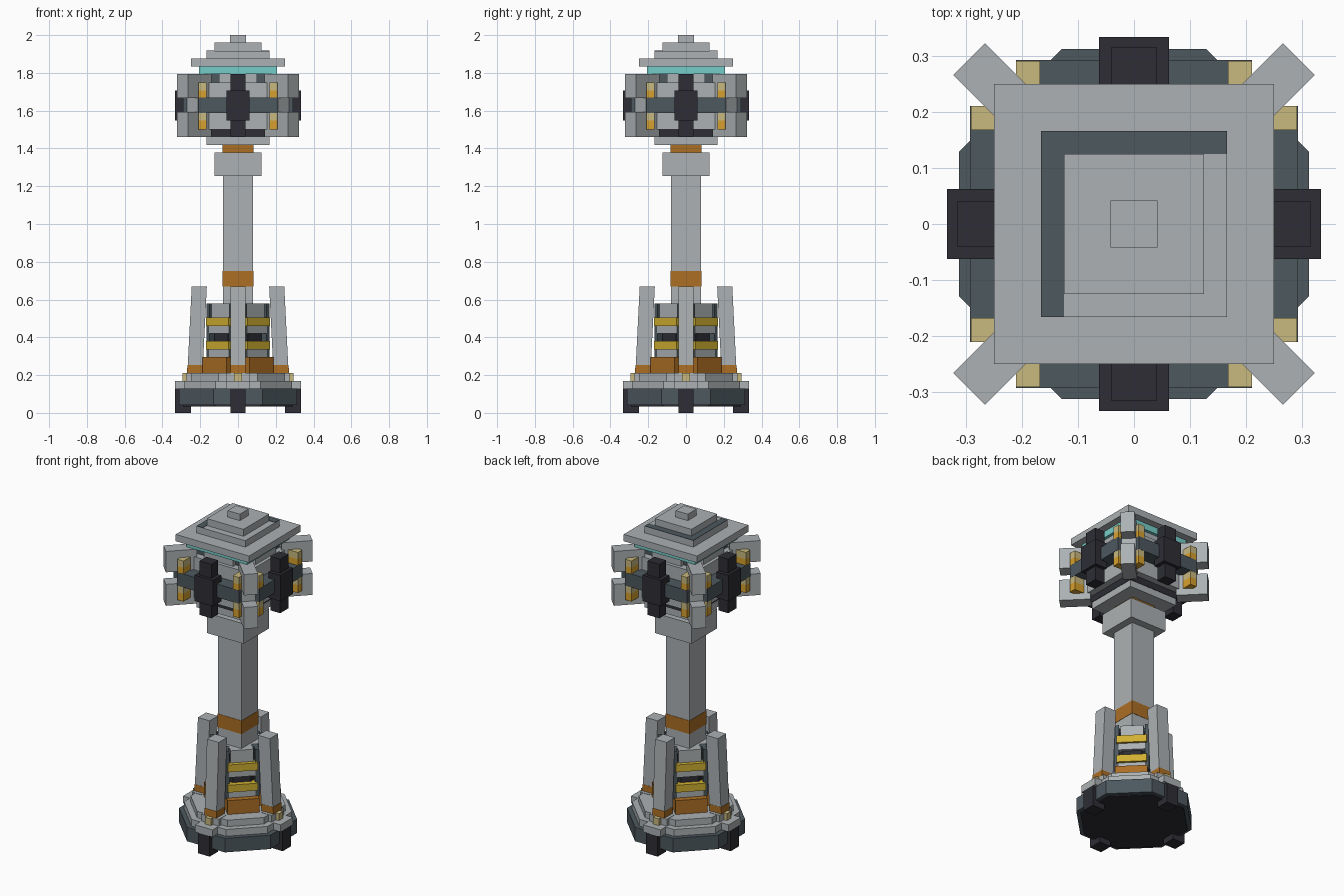
import bpy, bmesh, math
from mathutils import Matrix, Vector

if "Cube" in bpy.data.objects:
    bpy.data.objects.remove(bpy.data.objects["Cube"])


def material(name, r, g, b):
    lin = lambda c: ((c / 255 + 0.055) / 1.055) ** 2.4 if c > 10 else c / 255 / 12.92
    m = bpy.data.materials.new(name)
    m.diffuse_color = (lin(r), lin(g), lin(b), 1)
    m.use_nodes = True
    m.node_tree.nodes["Principled BSDF"].inputs["Base Color"].default_value = m.diffuse_color
    return m


GREY = material("light grey", 172, 177, 179)
SLATE = material("slate", 77, 88, 95)
BLACK = material("near black", 45, 45, 53)
ORANGE = material("burnt orange", 172, 110, 36)
AMBER = material("amber", 215, 160, 45)
YELLOW = material("yellow", 208, 176, 50)
TAN = material("pale gold", 200, 184, 126)
TEAL = material("teal", 118, 205, 200)


def finish(name, bm, mat):
    bmesh.ops.recalc_face_normals(bm, faces=bm.faces)
    me = bpy.data.meshes.new(name)
    bm.to_mesh(me)
    bm.free()
    me.materials.append(mat)
    ob = bpy.data.objects.new(name, me)
    bpy.context.collection.objects.link(ob)
    return ob


def add_box(bm, x0, x1, y0, y1, z0, z1, lean=0.0, angle=0.0):
    """Box whose top is shifted by lean along x, turned about z."""
    rot = Matrix.Rotation(angle, 3, 'Z')
    v = [bm.verts.new(rot @ Vector((x + lean * k, y, z)))
         for k, z in ((0, z0), (1, z1))
         for x, y in ((x0, y0), (x1, y0), (x1, y1), (x0, y1))]
    for f in ((0, 3, 2, 1), (4, 5, 6, 7), (0, 1, 5, 4),
              (1, 2, 6, 5), (2, 3, 7, 6), (3, 0, 4, 7)):
        bm.faces.new([v[i] for i in f])


def slab(name, half, z0, z1, mat):
    bm = bmesh.new()
    add_box(bm, -half, half, -half, half, z0, z1)
    return finish(name, bm, mat)


def octagon(name, apothem, z0, z1, mat):
    bm = bmesh.new()
    r = apothem / math.cos(math.pi / 8)
    bmesh.ops.create_cone(bm, cap_ends=True, segments=8, radius1=r, radius2=r, depth=z1 - z0)
    bmesh.ops.transform(bm, verts=bm.verts, matrix=Matrix.Translation((0, 0, (z0 + z1) / 2))
                        @ Matrix.Rotation(math.pi / 8, 4, 'Z'))
    return finish(name, bm, mat)


def around(name, mat, boxes, diagonal=False):
    """Repeat boxes (r0, r1, side0, side1, z0, z1[, lean]) on four sides."""
    bm = bmesh.new()
    for k in range(4):
        a = k * math.pi / 2 + (math.pi / 4 if diagonal else 0)
        for b in boxes:
            add_box(bm, *b[:6], lean=b[6] if len(b) > 6 else 0, angle=a)
    return finish(name, bm, mat)


# Base plate, feet and stepped plinth
octagon("base_underside", 0.29, 0.035, 0.05, BLACK)
octagon("base_plate", 0.312, 0.042, 0.128, SLATE)
around("feet", BLACK, [(0.25, 0.333, -0.04, 0.04, 0, 0.128)])
octagon("plinth_lower", 0.285, 0.128, 0.17, GREY)
octagon("plinth_upper", 0.25, 0.17, 0.21, GREY)
around("plinth_blocks", GREY, [(0.2, 0.333, -0.06, 0.06, 0.126, 0.17),
                               (0.2, 0.272, -0.06, 0.06, 0.17, 0.212)])
around("leg_clips", TAN, [(0.25, 0.293, -0.02, 0.02, 0.17, 0.212)])

# Leaning legs with an orange band at the bottom
around("legs", GREY, [(0.186, 0.266, -0.04, 0.04, 0.25, 0.67, -0.021)])
around("leg_bands", ORANGE, [(0.188, 0.27, -0.041, 0.041, 0.21, 0.253, -0.002)])

# Banded core between the legs
around("core_skirt", ORANGE, [(0, 0.177, -0.09, 0.09, 0.21, 0.295)], True)
octagon("core_shaft", 0.125, 0.2, 0.55, BLACK)
around("core_panels", GREY, [(0, 0.142, -0.075, 0.075, 0.295, 0.335),
                             (0, 0.142, -0.075, 0.075, 0.42, 0.46)], True)
around("core_bands", YELLOW, [(0, 0.156, -0.085, 0.085, 0.335, 0.38),
                              (0, 0.156, -0.085, 0.085, 0.46, 0.505)], True)
around("core_uprights", SLATE, [(0.06, 0.14, s - 0.012, s + 0.012, 0.29, 0.58)
                                for s in (-0.085, 0.085)], True)
around("core_collar", GREY, [(0, 0.132, -0.065, 0.065, 0.505, 0.58)], True)

# Column and neck
slab("column_foot", 0.08, 0.5, 0.67, GREY)
slab("column_band", 0.082, 0.67, 0.752, ORANGE)
slab("column", 0.08, 0.752, 1.26, GREY)
slab("column_capital", 0.125, 1.255, 1.378, GREY)
slab("neck_band", 0.082, 1.378, 1.42, ORANGE)
slab("head_floor", 0.166, 1.418, 1.46, GREY)
slab("head_underplate", 0.168, 1.46, 1.502, BLACK)

# Head body, belt and corner fins
slab("head_body", 0.21, 1.5, 1.75, GREY)
around("belt", SLATE, [(0, 0.292, -0.21, 0.21, 1.588, 1.67)])
around("fins", GREY, [(0.24, 0.416, -0.04, 0.04, 1.46, 1.592),
                      (0.24, 0.416, -0.04, 0.04, 1.666, 1.795),
                      (0.24, 0.34, -0.04, 0.04, 1.59, 1.668)], True)

# Gold rods above and below the belt
rods = [-0.189, 0.189]
around("rod_bodies", AMBER, [(0.2, 0.291, s - 0.021, s + 0.021, a, b) for s in rods
                             for a, b in ((1.5, 1.548), (1.67, 1.708))])
around("rod_tips", TAN, [(0.2, 0.291, s - 0.021, s + 0.021, a, b) for s in rods
                         for a, b in ((1.548, 1.588), (1.708, 1.75))])

# Black plates on each side of the head
around("side_plates", BLACK, [(0.25, 0.316, -0.04, 0.04, 1.462, 1.795),
                              (0.25, 0.333, -0.062, 0.062, 1.548, 1.708)])

# Lantern window and stepped roof
slab("lantern_core", 0.166, 1.75, 1.81, SLATE)
around("lantern_sill", GREY, [(0.1, 0.19, -0.1, 0.1, 1.75, 1.793)])
slab("lantern_glass", 0.206, 1.795, 1.836, TEAL)
slab("roof_eave", 0.25, 1.835, 1.877, GREY)
slab("roof_step", 0.166, 1.877, 1.917, GREY)
slab("roof_cap", 0.125, 1.917, 1.96, GREY)
slab("roof_knob", 0.042, 1.96, 2.0, GREY)

# Slate strips on the left and back of the roof step
bm = bmesh.new()
add_box(bm, -0.166, -0.125, -0.166, 0.166, 1.915, 1.919)
add_box(bm, -0.125, 0.166, 0.125, 0.166, 1.915, 1.919)
finish("roof_strips", bm, SLATE)
